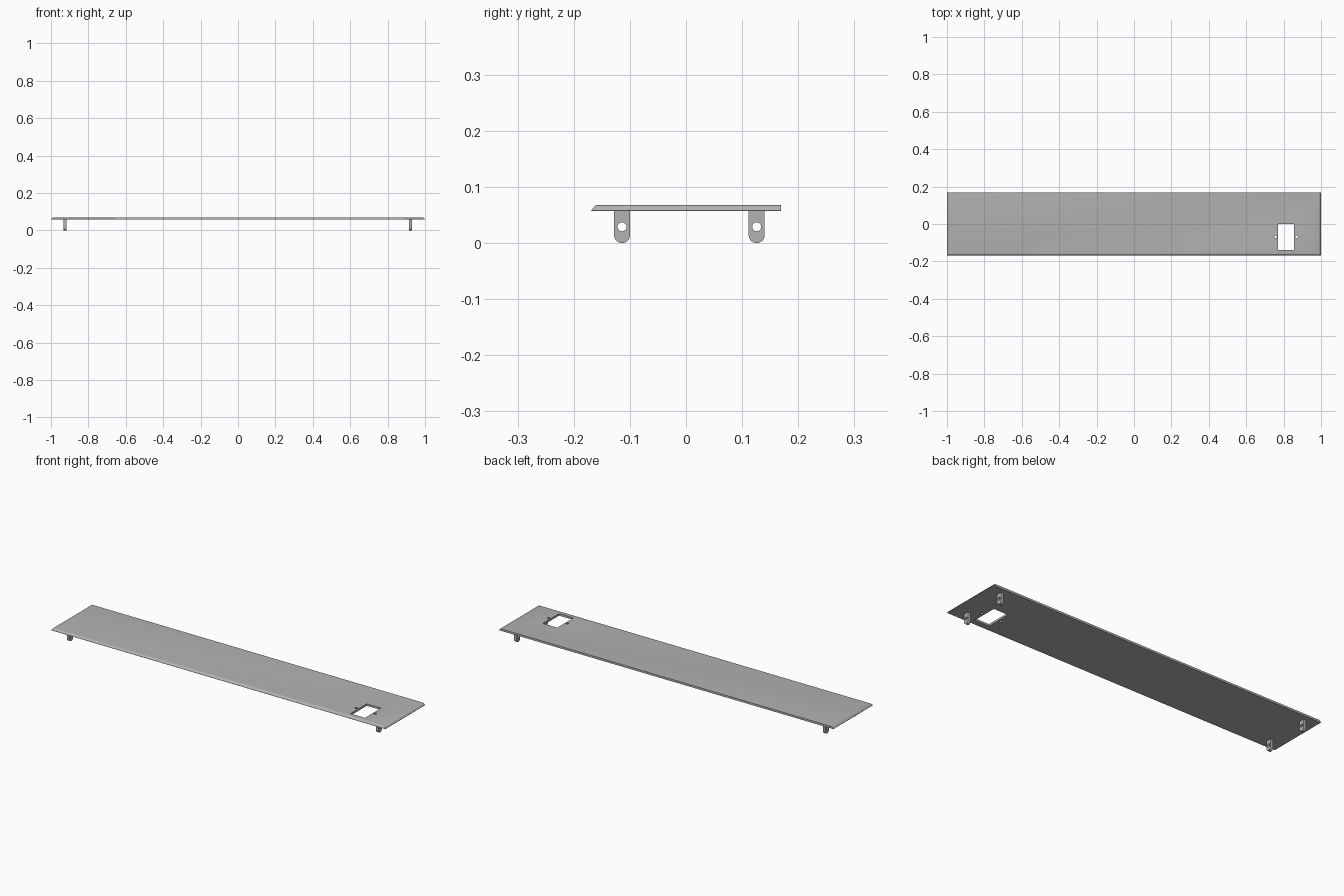
import bpy, bmesh
from math import pi, sin, cos
from mathutils import Matrix

if "Cube" in bpy.data.objects:
    bpy.data.objects.remove(bpy.data.objects["Cube"], do_unlink=True)

grey = bpy.data.materials.new("plain_grey")
grey.use_nodes = True
COLOUR = (0.45, 0.45, 0.45, 1)
grey.diffuse_color = COLOUR
grey.node_tree.nodes["Principled BSDF"].inputs["Base Color"].default_value = COLOUR


def add_object(name, bm):
    bmesh.ops.recalc_face_normals(bm, faces=bm.faces)
    mesh = bpy.data.meshes.new(name)
    bm.to_mesh(mesh)
    bm.free()
    mesh.materials.append(grey)
    obj = bpy.data.objects.new(name, mesh)
    bpy.context.collection.objects.link(obj)
    return obj


def loft(rings):
    """Closed solid through a stack of equal rings."""
    bm = bmesh.new()
    rows = [[bm.verts.new(p) for p in ring] for ring in rings]
    n = len(rows[0])
    for a, b in zip(rows, rows[1:]):
        for i in range(n):
            j = (i + 1) % n
            bm.faces.new((a[i], a[j], b[j], b[i]))
    bm.faces.new(rows[0][::-1])
    bm.faces.new(rows[-1])
    return bm


def cylinder(name, radius, depth, matrix):
    bm = bmesh.new()
    bmesh.ops.create_cone(bm, cap_ends=True, segments=24, radius1=radius,
                          radius2=radius, depth=depth, matrix=matrix)
    return add_object(name, bm)


def cut(obj, cutter):
    mod = obj.modifiers.new("cut", 'BOOLEAN')
    mod.operation, mod.solver, mod.object = 'DIFFERENCE', 'EXACT', cutter
    bpy.context.view_layer.objects.active = obj
    bpy.ops.object.modifier_apply(modifier=mod.name)
    bpy.data.objects.remove(cutter, do_unlink=True)


# Thin plate: front and both ends slope in to the top, back edge is square
BOTTOM, TOP, HALF_Y = 0.057, 0.068, 0.169


def plate_ring(inset, z):
    x, front = 1 - inset, -HALF_Y + inset
    return [(-x, front, z), (x, front, z), (x, HALF_Y, z), (-x, HALF_Y, z)]


edge = [(0, BOTTOM), (0, BOTTOM + 0.001), (0.006, 0.0655), (0.008, 0.0673), (0.011, TOP)]
plate = add_object("plate", loft([plate_ring(i, z) for i, z in edge]))

# Rectangular opening with a screw hole on each side
CX, CY = 0.813, -0.069
bm = bmesh.new()
bmesh.ops.create_cube(bm, size=1, matrix=Matrix.Translation((CX, CY, 0.06))
                      @ Matrix.Diagonal((0.086, 0.138, 0.1, 1)))
cut(plate, add_object("opening_cutter", bm))
for side in (-1, 1):
    cut(plate, cylinder("screw_cutter", 0.007, 0.1,
                        Matrix.Translation((CX + side * 0.056, CY, 0.06))))

# Four round-ended lugs with a cross hole
R, HALF_T = 0.0143, 0.008
outline = [(R, BOTTOM + 0.001)]
outline += [(R * cos(-pi * k / 16), R + R * sin(-pi * k / 16)) for k in range(17)]
outline += [(-R, BOTTOM + 0.001)]
for side, x in (("right", -0.925), ("left", 0.922)):
    for end, y in (("front", -0.114), ("back", 0.126)):
        rings = [[(x + s * HALF_T, y + u, z) for u, z in outline] for s in (-1, 1)]
        lug = add_object(f"{end}_{side}_lug", loft(rings))
        cut(lug, cylinder("pin_cutter", 0.008, 0.1,
                          Matrix.Translation((x, y, 0.029)) @ Matrix.Rotation(pi / 2, 4, 'Y')))

# Smooth the curved walls only
for obj in bpy.context.collection.objects:
    obj.select_set(obj.type == 'MESH' and (obj == plate or obj.name.endswith("_lug")))
bpy.ops.object.shade_smooth_by_angle(angle=pi / 6)
